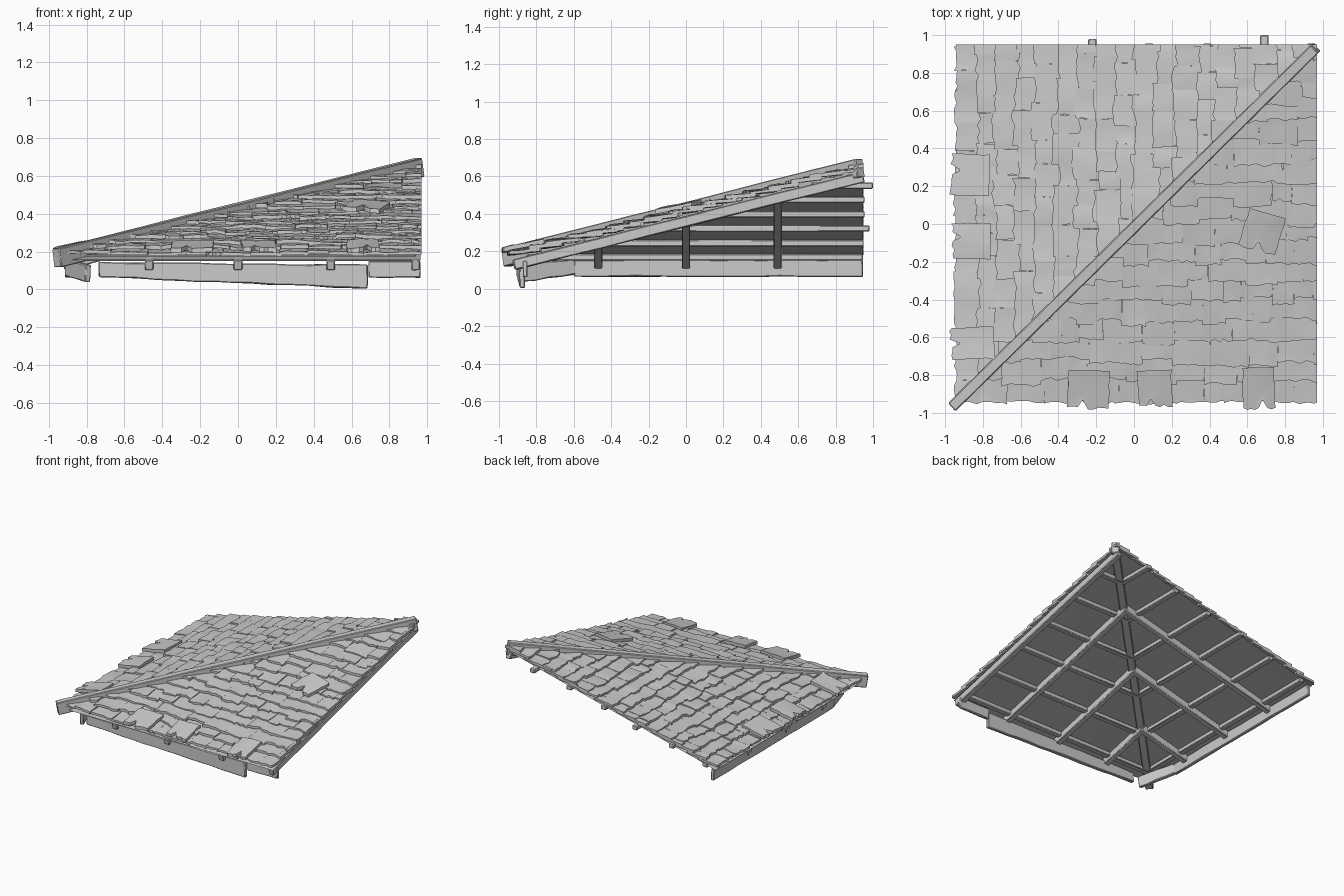
import bpy, bmesh, random, math
from mathutils import Vector

if "Cube" in bpy.data.objects:
    bpy.data.objects.remove(bpy.data.objects["Cube"])

random.seed(7)
R = random.uniform


def h(t):
    """Height of the deck underside; t = min(x, y)."""
    return 0.15 + 0.252 * (t + 0.95)


def finish(bm, name, bevel=0.0, angle=35):
    bmesh.ops.recalc_face_normals(bm, faces=bm.faces)
    me = bpy.data.meshes.new(name)
    bm.to_mesh(me)
    bm.free()
    ob = bpy.data.objects.new(name, me)
    bpy.context.collection.objects.link(ob)
    me.shade_smooth()
    me.set_sharp_from_angle(angle=math.radians(angle))
    if bevel:
        mod = ob.modifiers.new("bevel", 'BEVEL')
        mod.width = bevel
        mod.segments = 1
    return ob


def beam(name, p0, p1, w, d0, d1=None, n=1, rough=0.0):
    """Timber between two top-centre points, with width w and depth d0 to d1."""
    p0, p1 = Vector(p0), Vector(p1)
    d1 = d0 if d1 is None else d1
    ax = (p1 - p0).normalized()
    side = ax.cross(Vector((0, 0, 1))).normalized()
    up = side.cross(ax)
    bm = bmesh.new()
    rings = []
    for i in range(n + 1):
        f = i / n
        c, d = p0.lerp(p1, f), d0 + (d1 - d0) * f
        ring = []
        for s, k in ((-1, 0), (1, 0), (1, 1), (-1, 1)):
            j = R(-rough, rough)
            ring.append(bm.verts.new(c + side * s * w / 2 - up * (k * d + j) + ax * j))
        rings.append(ring)
    for a, b in zip(rings, rings[1:]):
        for k in range(4):
            bm.faces.new((a[k], a[(k + 1) % 4], b[(k + 1) % 4], b[k]))
    bm.faces.new(rings[0])
    bm.faces.new(rings[-1])
    return finish(bm, name, 0.005)


def shingle(bm, u, v, w, l, thick, tilt, lift=0.0, rot=0.0, notch=False, nu=5, nv=4):
    """Warped slab; u = centre along the eave, v = lower edge, in slope space."""
    g = bmesh.ops.create_grid(bm, x_segments=nu, y_segments=nv, size=0.5)
    verts = g["verts"]
    bow, skew = R(-0.004, 0.005), R(-0.006, 0.006)
    cut = R(-0.3, 0.3)
    near = min((p for p in verts if p.co.y < -0.49), key=lambda p: abs(p.co.x - cut))
    for p in verts:
        a, f = p.co.x, p.co.y + 0.5
        du, dv = a * w, f * l
        if f < 0.01:
            dv += R(-0.009, 0.009)
        if abs(a) > 0.49:
            du += R(-0.004, 0.004)
        if notch and p is near:
            dv += 0.05
        z = thick + tilt * (1 - f) + lift + bow * (1 - 4 * a * a) + skew * a + R(-0.002, 0.002)
        cu, cv = du, dv - l / 2
        du = cu * math.cos(rot) - cv * math.sin(rot)
        dv = cu * math.sin(rot) + cv * math.cos(rot) + l / 2
        p.co = (u + du, v + dv, h(v + dv) + 0.008 + z)
    faces = list({f for p in verts for f in p.link_faces})
    ext = bmesh.ops.extrude_face_region(bm, geom=faces)
    for e in ext["geom"]:
        if isinstance(e, bmesh.types.BMVert):
            e.co.z -= thick


def trim(bm, co, no):
    bmesh.ops.bisect_plane(bm, geom=bm.verts[:] + bm.edges[:] + bm.faces[:],
                           plane_co=co, plane_no=no, clear_outer=True)
    bmesh.ops.holes_fill(bm, edges=[e for e in bm.edges if e.is_boundary], sides=0)


def to_left(bm):
    """Swap x and y so front slope parts land on the left slope."""
    for p in bm.verts:
        p.co.x, p.co.y = p.co.y, p.co.x


# Shingle courses on both slopes
for slope, end in (("front", 0.97), ("left", 0.95)):
    bm = bmesh.new()
    for i in range(18):
        v = -0.945 + i * 0.106
        u = v - R(0.05, 0.15)
        while u < end:
            w = R(0.09, 0.21)
            shingle(bm, u + w / 2, v + (R(-0.022, 0.022) if i else R(-0.006, 0.004)),
                    w + 0.002, 0.17, 0.017 + R(-0.003, 0.005), 0.023 + R(-0.003, 0.006))
            u += w
    trim(bm, (0, 0, 0), (-1, 1, 0))
    trim(bm, (end, 0, 0), (1, 0, 0))
    trim(bm, (0, 0.95 if slope == "front" else 0.97, 0), (0, 1, 0))
    if slope == "left":
        to_left(bm)
    finish(bm, slope + "_shingles")

# Large loose shingles: along eave, lower edge, width, length, rotation
loose = {
    "front": [(-0.24, -0.975, 0.22, 0.20, -0.03), (0.11, -0.965, 0.18, 0.19, 0.04),
              (0.66, -0.98, 0.17, 0.22, 0.02), (0.68, -0.14, 0.20, 0.20, -0.28)],
    "left": [(0.26, -0.965, 0.22, 0.20, 0.03), (-0.09, -0.96, 0.19, 0.20, 0.0),
             (-0.63, -0.97, 0.17, 0.23, -0.02)],
}
for slope, items in loose.items():
    bm = bmesh.new()
    for u, v, w, l, rot in items:
        shingle(bm, u, v, w, l, 0.024, 0.01, 0.033, rot, True, 8, 5)
    if slope == "left":
        to_left(bm)
    finish(bm, slope + "_loose_shingles")

# Roof deck: two triangles meeting at the hip
bm = bmesh.new()
a, b, c, d = [bm.verts.new((x, y, h(min(x, y)))) for x, y in
              ((-0.93, -0.93), (0.965, -0.93), (0.95, 0.945), (-0.93, 0.945))]
bm.faces.new((a, b, c))
bm.faces.new((a, c, d))
bmesh.ops.solidify(bm, geom=bm.faces[:], thickness=-0.012)
deck = finish(bm, "roof_deck")

# Hip beam on the diagonal
beam("hip_beam", (-0.965, -0.97, 0.215), (0.955, 0.925, 0.695), 0.058, 0.1, n=8, rough=0.002)

# Rake beam on the right edge
beam("rake_beam", (0.94, -0.925, h(-0.925)), (0.94, 0.94, h(0.94)), 0.045, 0.058, n=8, rough=0.002)

# Rafters on both slopes
for t in (-0.47, 0.0, 0.49):
    beam("front_rafter", (t, -0.93, h(-0.93)), (t, t, h(t)), 0.045, 0.055)
    beam("left_rafter", (-0.93, t, h(-0.93)), (t, t, h(t)), 0.045, 0.055)

# Purlins, a few sticking out at the back
for t, out in ((0.69, 1.0), (0.39, 0.955), (0.08, 0.955), (-0.22, 0.98), (-0.53, 0.95), (-0.83, 0.945)):
    z = h(t) + 0.005
    beam("left_purlin", (t, t, z), (t, out, z), 0.045, 0.034)
    beam("front_purlin", (t, t, z), (0.94, t, z), 0.045, 0.034)

# Fascia boards, the front and corner ones broken and sagging
beam("front_broken_board", (-0.735, -0.89, 0.145), (0.687, -0.875, 0.13),
     0.03, 0.08, 0.126, n=14, rough=0.004)
beam("front_board_stub", (0.69, -0.86, 0.15), (0.965, -0.86, 0.15), 0.025, 0.088, n=3, rough=0.002)
beam("left_board", (-0.9, -0.6, 0.155), (-0.9, 0.945, 0.155), 0.028, 0.09, n=14, rough=0.003)
beam("left_broken_board", (-0.9, -0.6, 0.16), (-0.79, -0.89, 0.13), 0.03, 0.085, 0.095, n=4, rough=0.005)
